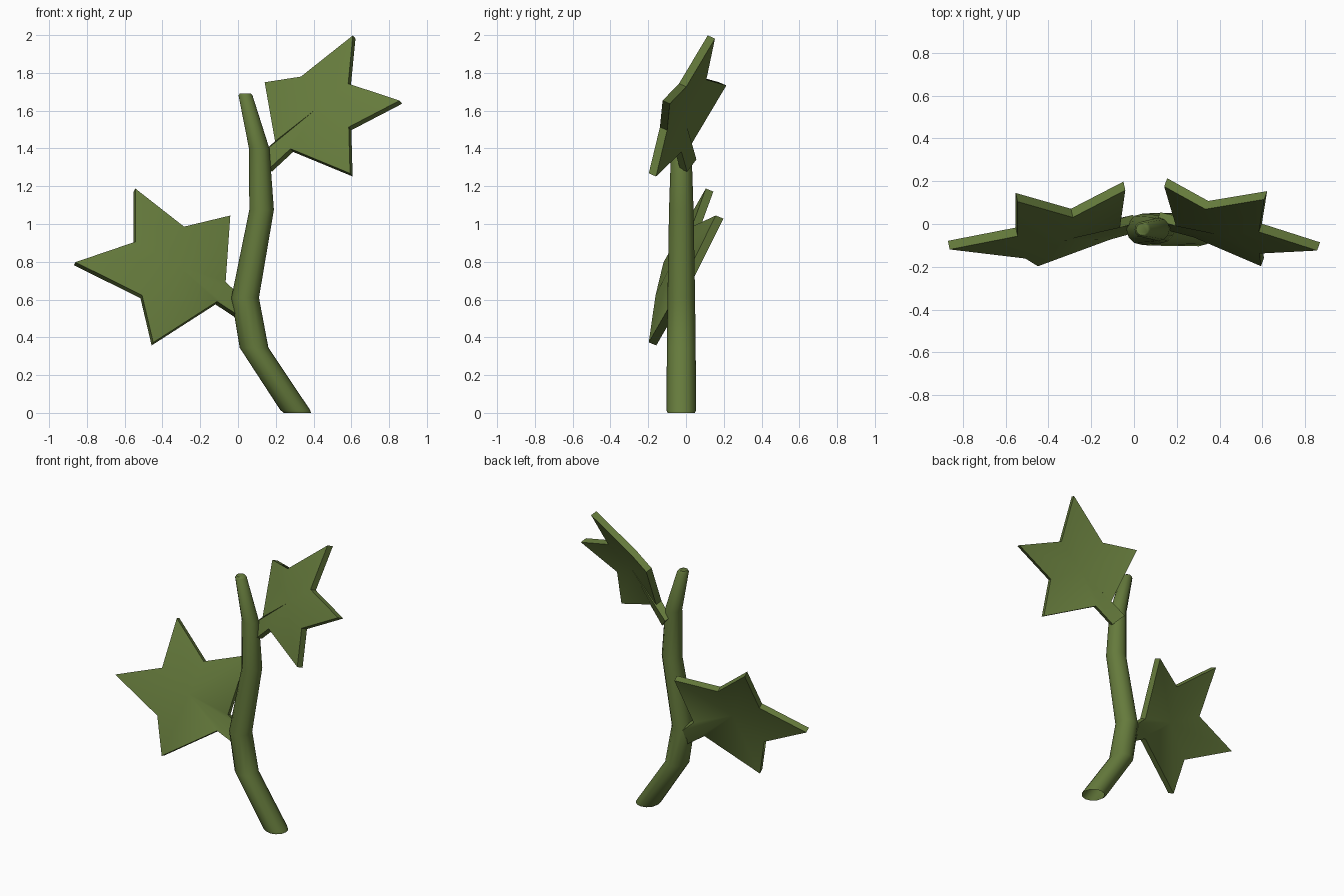
import bpy, bmesh, math
from mathutils import Vector

if "Cube" in bpy.data.objects:
    bpy.data.objects.remove(bpy.data.objects["Cube"])

green = bpy.data.materials.new("leaf green")
green.diffuse_color = (0.13, 0.195, 0.045, 1)
green.use_nodes = True
green.node_tree.nodes["Principled BSDF"].inputs["Base Color"].default_value = green.diffuse_color


def finish(name, bm, angle):
    bmesh.ops.recalc_face_normals(bm, faces=bm.faces)
    me = bpy.data.meshes.new(name)
    bm.to_mesh(me)
    bm.free()
    me.materials.append(green)
    ob = bpy.data.objects.new(name, me)
    bpy.context.collection.objects.link(ob)
    bpy.context.view_layer.objects.active = ob
    ob.select_set(True)
    bpy.ops.object.shade_smooth_by_angle(angle=math.radians(angle))
    ob.select_set(False)


# Crooked stem: rings (x, z, radius), open at the bottom and capped on top
def make_stem(path, y, sides=12):
    bm = bmesh.new()
    rings = []
    for x, z, r in path:
        rings.append([bm.verts.new((x + r * math.cos(a), y + r * math.sin(a), z))
                      for a in (math.tau * i / sides for i in range(sides))])
    for lo, hi in zip(rings, rings[1:]):
        for i in range(sides):
            j = (i + 1) % sides
            bm.faces.new((lo[i], lo[j], hi[j], hi[i]))
    bm.faces.new(rings[-1])
    finish("stem", bm, 50)


make_stem([(0.315, 0, 0.072), (0.303, 0.015, 0.079), (0.085, 0.345, 0.076),
           (0.038, 0.61, 0.073), (0.125, 1.075, 0.065), (0.112, 1.4, 0.054),
           (0.04, 1.68, 0.037), (0.038, 1.692, 0.028)], -0.025)


# Star leaf on the tilted plane y = a + b x + c z, bulging to the front.
# outline entries: (x, z, bulge), ending in a short stalk
def make_leaf(name, outline, centre, plane, half=0.022):
    a, b, c = plane
    n = Vector((b, -1, c)).normalized()
    bm = bmesh.new()

    def layer(offset):
        pts = [Vector((x, a + b * x + c * z - k, z)) + n * offset
               for x, z, k in [centre] + outline]
        return [bm.verts.new(p) for p in pts]

    front, back = layer(half), layer(-half)
    count = len(outline)
    for i in range(1, count + 1):
        j = i % count + 1
        bm.faces.new((front[0], front[i], front[j]))
        bm.faces.new((back[0], back[j], back[i]))
        bm.faces.new((front[i], back[i], back[j], front[j]))
    finish(name, bm, 50)


make_leaf("upper_leaf",
          [(0.148, 1.742, 0), (0.34, 1.772, 0.05), (0.615, 1.99, 0),
           (0.59, 1.735, 0.05), (0.862, 1.645, 0), (0.593, 1.505, 0.05),
           (0.6, 1.26, 0), (0.285, 1.39, 0.035), (0.172, 1.285, 0),
           (0.115, 1.35, 0), (0.203, 1.43, 0.03)],
          (0.42, 1.6, 0.07), (-0.51, -0.36, 0.435))

make_leaf("lower_leaf",
          [(-0.045, 1.037, 0), (-0.29, 0.978, 0.05), (-0.548, 1.18, 0),
           (-0.548, 0.898, 0.05), (-0.865, 0.79, 0), (-0.512, 0.615, 0.05),
           (-0.453, 0.365, 0), (-0.115, 0.582, 0.035), (-0.005, 0.51, 0),
           (0.0, 0.62, 0), (-0.07, 0.685, 0.03)],
          (-0.33, 0.78, 0.07), (-0.223, 0.218, 0.396))
